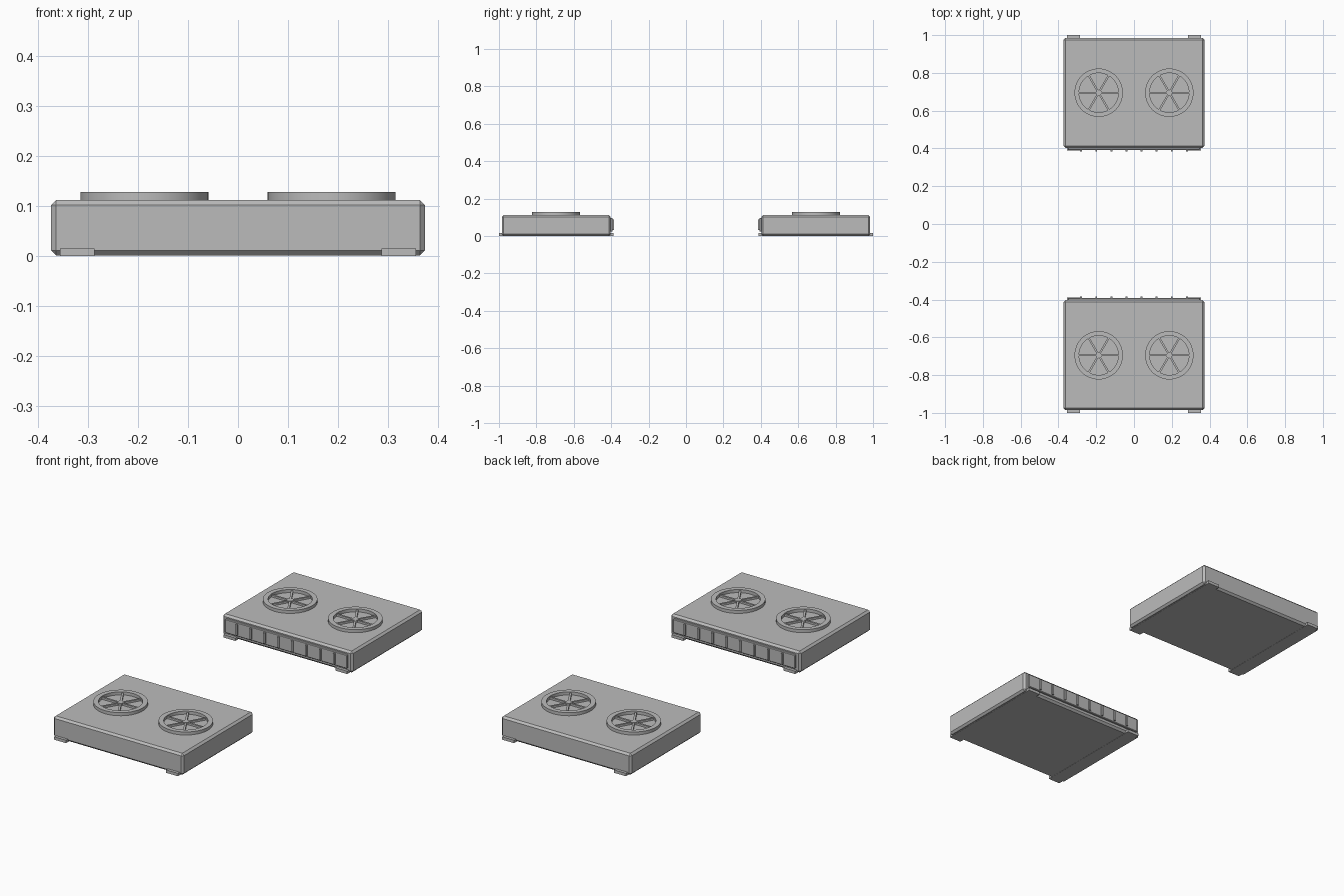
import bpy, bmesh, math
from mathutils import Matrix, Vector

if "Cube" in bpy.data.objects:
    bpy.data.objects.remove(bpy.data.objects["Cube"])

grey = bpy.data.materials.new("mid grey")
grey.diffuse_color = (0.5, 0.5, 0.5, 1)
grey.use_nodes = True
grey.node_tree.nodes["Principled BSDF"].inputs["Base Color"].default_value = grey.diffuse_color


def finish(name, bm, smooth=False):
    bmesh.ops.recalc_face_normals(bm, faces=bm.faces)
    me = bpy.data.meshes.new(name)
    bm.to_mesh(me)
    bm.free()
    ob = bpy.data.objects.new(name, me)
    bpy.context.collection.objects.link(ob)
    me.materials.append(grey)
    if smooth:
        bpy.context.view_layer.objects.active = ob
        ob.select_set(True)
        bpy.ops.object.shade_smooth_by_angle(angle=math.radians(30))
        ob.select_set(False)
    return ob


def box(name, x, y, z, bevel=0.0):
    """Box from (low, high) ranges, optionally chamfered."""
    bm = bmesh.new()
    size = Vector((x[1] - x[0], y[1] - y[0], z[1] - z[0]))
    mid = Vector((x[0] + x[1], y[0] + y[1], z[0] + z[1])) / 2
    bmesh.ops.create_cube(bm, size=1, matrix=Matrix.Translation(mid) @ Matrix.Diagonal(size.to_4d()))
    if bevel:
        bmesh.ops.bevel(bm, geom=bm.edges[:], offset=bevel, segments=1, affect='EDGES')
    return finish(name, bm)


def ring(name, cx, cy, r_out, r_in, z0, z1, n=48):
    """Square-section ring swept around a vertical axis."""
    bm = bmesh.new()
    loops = []
    for i in range(n):
        a = 2 * math.pi * i / n
        loops.append([bm.verts.new((cx + r * math.cos(a), cy + r * math.sin(a), z))
                      for r, z in ((r_out, z0), (r_out, z1), (r_in, z1), (r_in, z0))])
    for i in range(n):
        p, q = loops[i], loops[(i + 1) % n]
        for k in range(4):
            bm.faces.new((p[k], q[k], q[(k + 1) % 4], p[(k + 1) % 4]))
    return finish(name, bm, True)


def fan(name, cx, cy):
    """Six spokes and a round hub."""
    bm = bmesh.new()
    for i in range(3):
        m = (Matrix.Translation((cx, cy, 0.116)) @ Matrix.Rotation(i * math.pi / 3, 4, 'Z')
             @ Matrix.Diagonal((0.212, 0.010, 0.012, 1)))
        bmesh.ops.create_cube(bm, size=1, matrix=m)
    bmesh.ops.create_cone(bm, cap_ends=True, segments=16, radius1=0.016, radius2=0.016,
                          depth=0.014, matrix=Matrix.Translation((cx, cy, 0.117)))
    return finish(name, bm, True)


for side, s in (("front", -1), ("back", 1)):
    def yr(a, b):
        return tuple(sorted((s * a, s * b)))

    # chamfered casing
    box(side + "_casing", (-0.373, 0.373), yr(0.403, 0.985), (0.001, 0.112), 0.010)

    for lr, sx in (("left", -1), ("right", 1)):
        # fan guard on the lid
        ring(f"{side}_{lr}_fan_ring", sx * 0.187, s * 0.695, 0.128, 0.104, 0.110, 0.128)
        fan(f"{side}_{lr}_fan", sx * 0.187, s * 0.695)
        # runner whose ends stick out as feet
        box(f"{side}_{lr}_runner", tuple(sorted((sx * 0.287, sx * 0.355))),
            yr(0.388, 1.0), (0.0, 0.015))

    # inner grille: plate with upright bars
    box(side + "_grille_plate", (-0.35, 0.35), yr(0.392, 0.41), (0.024, 0.096), 0.003)
    for i in range(8):
        x = -0.28 + 0.08 * i
        box(f"{side}_grille_bar_{i + 1}", (x - 0.005, x + 0.005), yr(0.385, 0.40), (0.032, 0.088))
